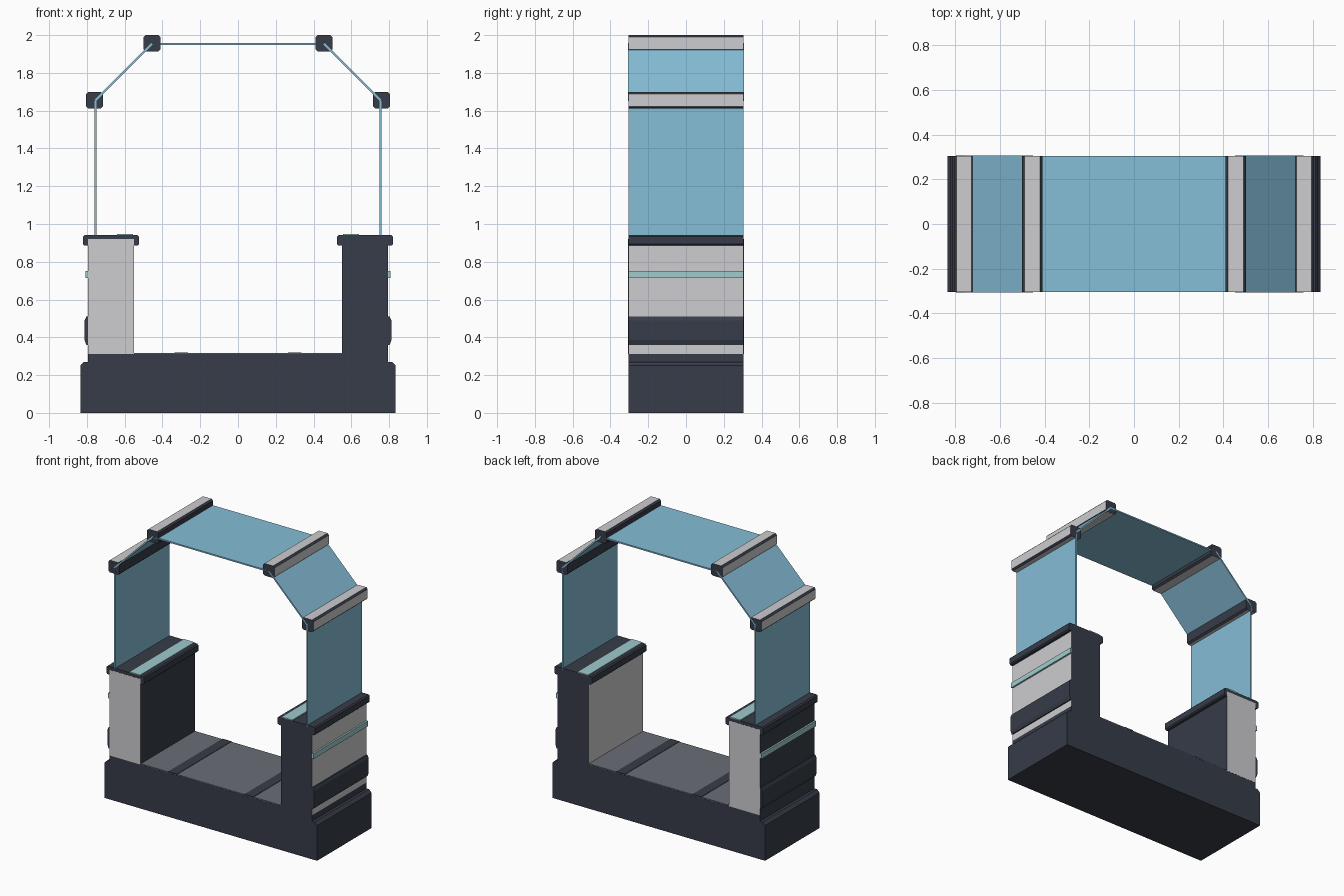
import bpy
import bmesh

cube = bpy.data.objects.get("Cube")
if cube:
    bpy.data.objects.remove(cube, do_unlink=True)

HALF = 0.305  # half depth of the whole arch


def material(name, *rgb):
    linear = [((c / 255 + 0.055) / 1.055) ** 2.4 for c in rgb] + [1]
    mat = bpy.data.materials.new(name)
    mat.use_nodes = True
    mat.diffuse_color = linear
    mat.node_tree.nodes["Principled BSDF"].inputs["Base Color"].default_value = linear
    return mat


DARK = material("dark slate", 55, 60, 72)
LIGHT = material("light grey", 205, 205, 208)
FLOOR = material("floor grey", 106, 109, 119)
BLUE = material("panel blue", 133, 189, 214)
TEAL = material("pale teal", 160, 203, 205)


def extrude(name, profile, mat, half=HALF, accent=None, rule=None):
    """Extrude an x-z outline along y; faces whose normal passes the rule get the accent."""
    bm = bmesh.new()
    front = [bm.verts.new((x, -half, z)) for x, z in profile]
    back = [bm.verts.new((x, half, z)) for x, z in profile]
    bm.faces.new(front)
    bm.faces.new(back[::-1])
    n = len(profile)
    for i in range(n):
        j = (i + 1) % n
        bm.faces.new((front[i], back[i], back[j], front[j]))
    bmesh.ops.recalc_face_normals(bm, faces=bm.faces)
    bm.normal_update()
    for face in bm.faces:
        face.material_index = int(bool(rule and rule(face.normal)))
    mesh = bpy.data.meshes.new(name)
    bm.to_mesh(mesh)
    bm.free()
    mesh.materials.append(mat)
    if accent:
        mesh.materials.append(accent)
    obj = bpy.data.objects.new(name, mesh)
    bpy.context.collection.objects.link(obj)
    return obj


def box(x0, x1, z0, z1, c=0.0):
    """Rectangle outline with optional chamfered corners."""
    if not c:
        return [(x0, z0), (x1, z0), (x1, z1), (x0, z1)]
    return [(x0 + c, z0), (x1 - c, z0), (x1, z0 + c), (x1, z1 - c),
            (x1 - c, z1), (x0 + c, z1), (x0, z1 - c), (x0, z0 + c)]


def flip(points, s):
    return [(s * x, z) for x, z in points]


def strip(a, b, t=0.005):
    """Outline of a thin sheet between two points."""
    dx, dz = b[0] - a[0], b[1] - a[1]
    length = (dx * dx + dz * dz) ** 0.5
    ox, oz = -dz / length * t, dx / length * t
    return [(a[0] + ox, a[1] + oz), (a[0] - ox, a[1] - oz),
            (b[0] - ox, b[1] - oz), (b[0] + ox, b[1] + oz)]


# Base with chamfered shoulders and a raised step
half_base = [(0.835, 0), (0.835, 0.25), (0.815, 0.27), (0.795, 0.27), (0.795, 0.312)]
extrude("base", half_base + flip(half_base[::-1], -1), DARK)
extrude("floor", box(-0.55, 0.55, 0.311, 0.318), FLOOR, HALF - 0.001)

LOW, HIGH = (0.755, 1.655), (0.455, 1.955)

for s, side in ((1, "left"), (-1, "right")):
    # Pillar: pale cladding on the sides of one, on the ends of the other
    if s > 0:
        rule, depth = (lambda n: abs(n.x) > 0.9), HALF
    else:
        rule, depth = (lambda n: abs(n.y) > 0.9), HALF + 0.001
    extrude(side + "_pillar", flip(box(0.55, 0.795, 0.312, 0.92), s), DARK, depth, LIGHT, rule)
    extrude(side + "_pillar_cap", flip(box(0.525, 0.82, 0.885, 0.942, 0.008), s), DARK)

    # Trim on the outer wall, on the cap and on the floor
    band = [(0.79, 0.36), (0.803, 0.36), (0.812, 0.385), (0.812, 0.49), (0.803, 0.51), (0.79, 0.51)]
    extrude(side + "_bumper", flip(band, s), DARK)
    extrude(side + "_wall_light", flip(box(0.79, 0.807, 0.715, 0.752), s), TEAL)
    extrude(side + "_cap_light", flip(box(0.555, 0.64, 0.94, 0.947), s), TEAL)
    extrude(side + "_floor_strip", flip(box(0.265, 0.335, 0.314, 0.321), s), DARK)

    # Panels and the rails that join them
    extrude(side + "_wall_panel", flip(strip((0.755, 0.93), LOW), s), BLUE)
    extrude(side + "_sloped_panel", flip(strip(LOW, HIGH), s), BLUE, HALF + 0.001)
    for name, x, z in (("lower", 0.76, 1.655), ("upper", 0.455, 1.957)):
        extrude(side + "_" + name + "_rail",
                flip(box(x - 0.045, x + 0.045, z - 0.043, z + 0.043, 0.011), s),
                DARK, HALF, LIGHT,
                lambda n, s=s: abs(n.z) > 0.9 or n.x * s > 0.9)

extrude("roof_panel", strip((-0.455, 1.952), (0.455, 1.952)), BLUE)
